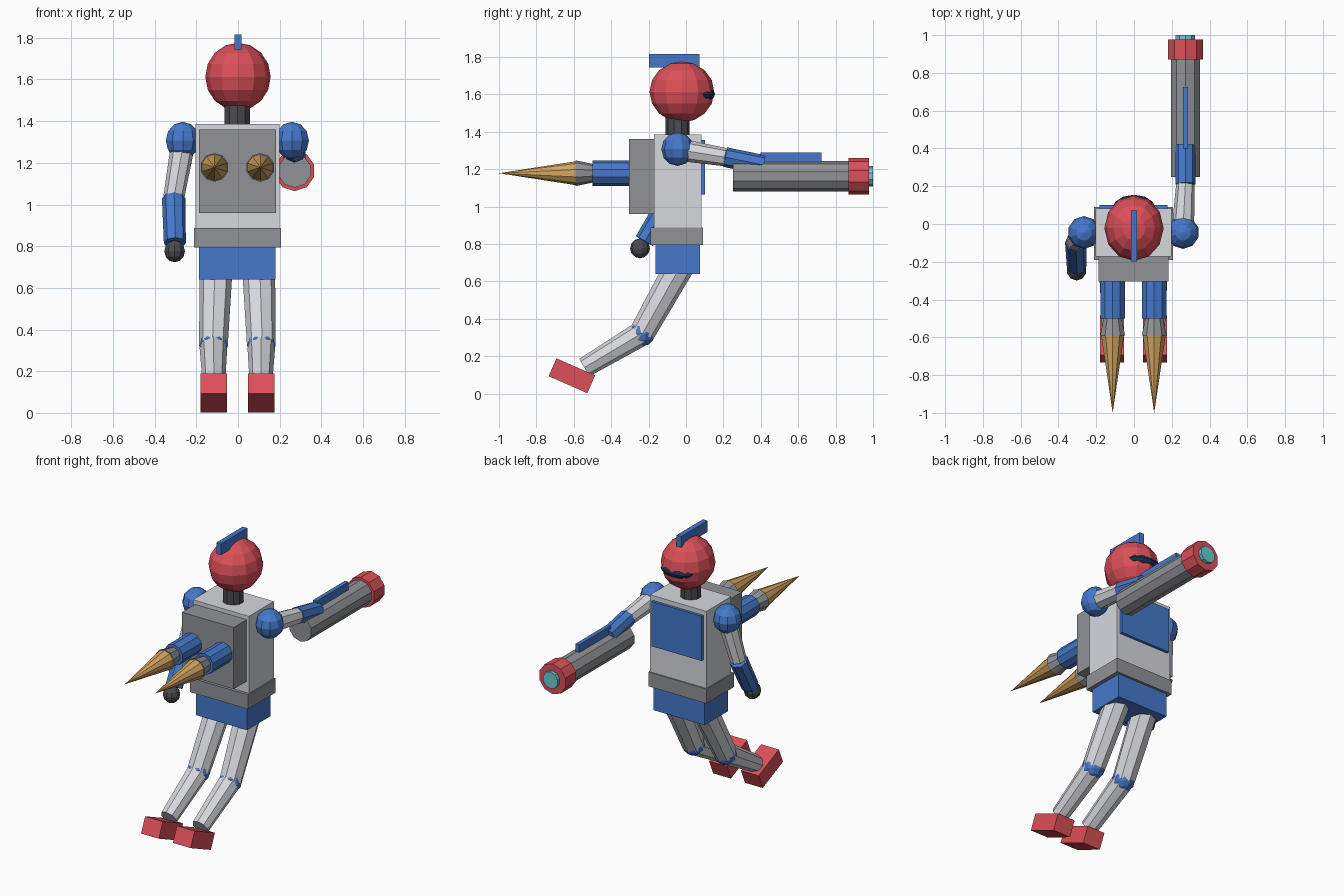
import bpy
from math import radians
from mathutils import Vector

if "Cube" in bpy.data.objects:
    bpy.data.objects.remove(bpy.data.objects["Cube"])

CX = -0.003  # body centre line


def material(name, r, g, b):
    m = bpy.data.materials.new(name)
    m.diffuse_color = (r, g, b, 1)
    m.use_nodes = True
    m.node_tree.nodes["Principled BSDF"].inputs["Base Color"].default_value = m.diffuse_color
    return m


RED = material("red", 0.72, 0.08, 0.10)
BLUE = material("blue", 0.06, 0.19, 0.60)
WHITE = material("white", 0.68, 0.69, 0.73)
GREY = material("grey", 0.28, 0.29, 0.31)
DARK = material("dark", 0.07, 0.07, 0.08)
NAVY = material("navy", 0.01, 0.03, 0.07)
FLAME = material("flame", 0.66, 0.38, 0.12)
CYAN = material("cyan", 0.15, 0.60, 0.65)


def finish(name, mat):
    ob = bpy.context.object
    ob.name = name
    ob.data.materials.append(mat)
    return ob


def box(name, mat, centre, size, tilt=0):
    bpy.ops.mesh.primitive_cube_add(size=1, location=centre, rotation=(tilt, 0, 0))
    bpy.context.object.scale = size
    return finish(name, mat)


def ball(name, mat, centre, radii, seg=10, rings=6):
    bpy.ops.mesh.primitive_uv_sphere_add(segments=seg, ring_count=rings, radius=1, location=centre)
    bpy.context.object.scale = radii
    return finish(name, mat)


def rod(name, mat, a, b, r1, r2, sides=8):
    """Tapered prism from point a to point b."""
    a, b = Vector(a), Vector(b)
    d = b - a
    bpy.ops.mesh.primitive_cone_add(vertices=sides, radius1=r1, radius2=r2, depth=d.length,
                                    location=(a + b) / 2,
                                    rotation=d.to_track_quat('Z', 'Y').to_euler())
    return finish(name, mat)


# Head
ball("head", RED, (0, -0.022, 1.613), (0.157, 0.173, 0.163), 12, 8)
ball("visor", NAVY, (0, 0.08, 1.60), (0.115, 0.075, 0.043), 12, 8)
box("head_crest", BLUE, (0, -0.063, 1.78), (0.034, 0.27, 0.072))
rod("neck", DARK, (CX, -0.045, 1.36), (CX, -0.045, 1.50), 0.064, 0.064, 10)

# Body
box("torso", WHITE, (CX, -0.044, 1.107), (0.403, 0.254, 0.557))
box("chest_plate", BLUE, (CX, 0.086, 1.21), (0.36, 0.03, 0.29))
box("belt", GREY, (CX, -0.05, 0.84), (0.417, 0.282, 0.093))
box("pelvis", BLUE, (CX, -0.044, 0.72), (0.366, 0.238, 0.16))
box("backpack", GREY, (CX, -0.235, 1.16), (0.37, 0.14, 0.40))

# Thrusters, shoulders and legs on both sides
for side, s in (("left", -1), ("right", 1)):
    x = CX + s * 0.11
    rod(side + "_thruster", BLUE, (x, -0.29, 1.178), (x, -0.5, 1.178), 0.068, 0.068, 10)
    rod(side + "_nozzle", GREY, (x, -0.5, 1.178), (x, -0.59, 1.178), 0.05, 0.069, 10)
    rod(side + "_flame", FLAME, (x, -0.588, 1.178), (x, -1.0, 1.178), 0.064, 0, 10)

    ball(side + "_shoulder", BLUE, (CX + s * 0.262, -0.045, 1.307), (0.086, 0.087, 0.09))

    hip = (CX + s * 0.101, -0.013, 0.72)
    knee = (CX + s * 0.115, -0.236, 0.322)
    ankle = (CX + s * 0.113, -0.543, 0.139)
    rod(side + "_thigh", WHITE, hip, knee, 0.08, 0.069)
    ball(side + "_knee", BLUE, knee, (0.07, 0.07, 0.07))
    rod(side + "_shin", WHITE, knee, ankle, 0.067, 0.054)
    box(side + "_foot", RED, (CX + s * 0.114, -0.61, 0.095), (0.127, 0.226, 0.104), radians(-23.7))

# Hanging arm
elbow = (-0.309, -0.095, 1.03)
wrist = (-0.303, -0.222, 0.815)
rod("left_upper_arm", WHITE, (-0.262, -0.045, 1.30), elbow, 0.058, 0.05)
rod("left_forearm", BLUE, elbow, wrist, 0.056, 0.053)
ball("left_hand", DARK, (-0.304, -0.246, 0.776), (0.052, 0.053, 0.053))

# Raised arm
elbow = (0.272, 0.21, 1.264)
rod("right_upper_arm", WHITE, (0.258, -0.045, 1.305), elbow, 0.06, 0.049)
rod("right_forearm", BLUE, elbow, (0.272, 0.415, 1.222), 0.053, 0.053)

# Arm cannon
GX, GZ = 0.272, 1.162
rod("cannon_barrel", GREY, (GX, 0.25, GZ), (GX, 0.9, GZ), 0.081, 0.081, 10)
rod("cannon_muzzle", RED, (GX, 0.87, GZ), (GX, 0.978, GZ), 0.098, 0.098, 10)
rod("cannon_lens", CYAN, (GX, 0.96, GZ), (GX, 1.0, GZ), 0.054, 0.054, 10)
box("cannon_rail", BLUE, (GX, 0.562, 1.262), (0.027, 0.325, 0.055))
